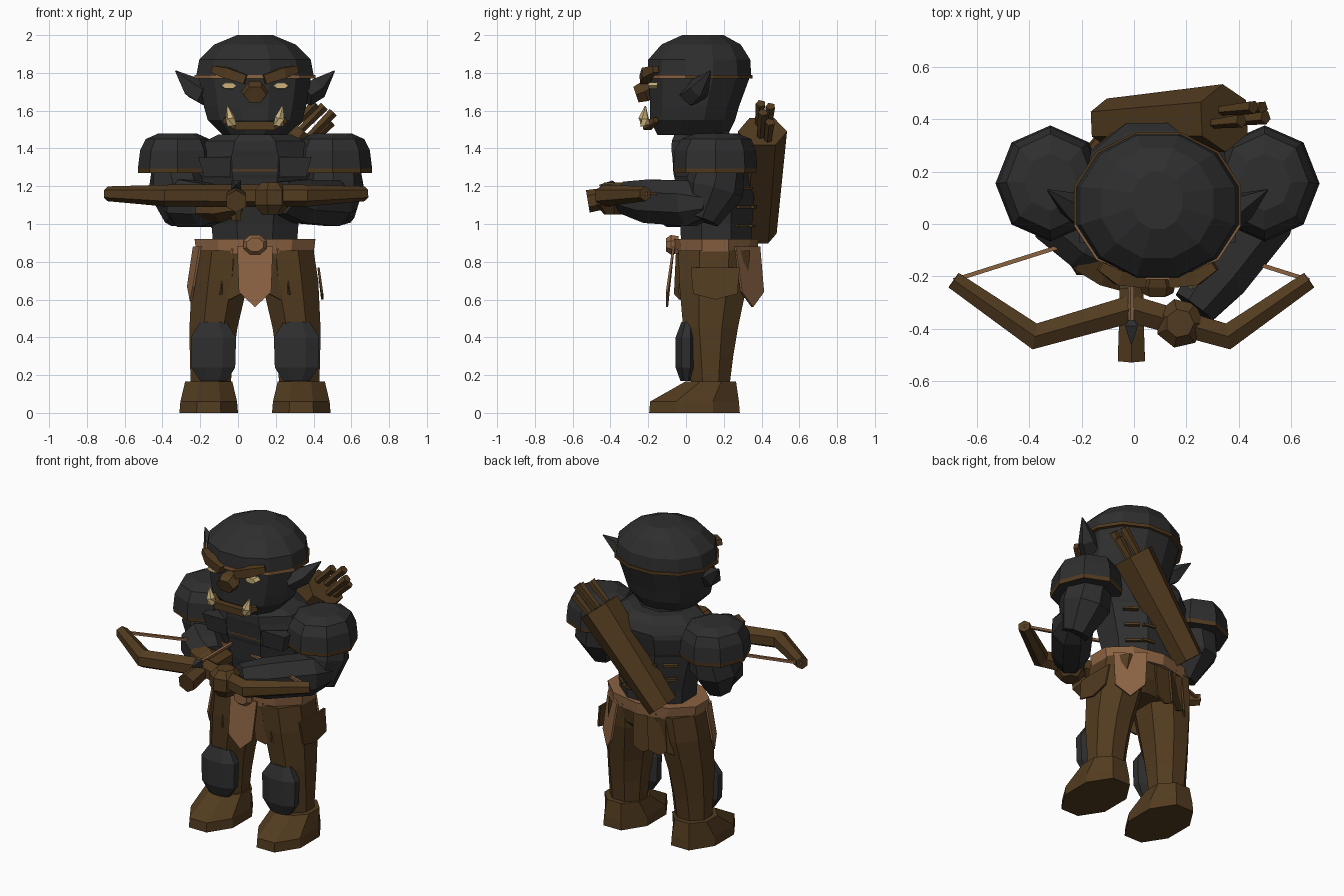
import bpy, bmesh
from math import cos, sin, pi, radians
from mathutils import Vector, Matrix

if "Cube" in bpy.data.objects:
    bpy.data.objects.remove(bpy.data.objects["Cube"])

CX = .09   # the body's plane of symmetry


def material(name, *rgb):
    m = bpy.data.materials.new(name)
    m.use_nodes = True
    m.diffuse_color = (*rgb, 1)
    m.node_tree.nodes["Principled BSDF"].inputs["Base Color"].default_value = (*rgb, 1)
    return m


dark = material("charcoal", .028, .028, .028)
brown = material("brown_leather", .085, .044, .014)
tan = material("tan_leather", .26, .125, .055)
bone = material("pale_bone", .6, .45, .2)


def finish(name, bm, *mats):
    bmesh.ops.recalc_face_normals(bm, faces=bm.faces)
    mesh = bpy.data.meshes.new(name)
    bm.to_mesh(mesh)
    bm.free()
    for m in mats:
        mesh.materials.append(m)
    ob = bpy.data.objects.new(name, mesh)
    bpy.context.collection.objects.link(ob)
    return ob


def skin(bm, rings, accent=()):
    """Bridge rings of points; bands listed in accent get the second material."""
    loops = [[bm.verts.new(p) for p in ring] for ring in rings]
    n = len(loops[0])
    for band, (a, b) in enumerate(zip(loops, loops[1:])):
        for i in range(n):
            j = (i + 1) % n
            bm.faces.new((a[i], a[j], b[j], b[i])).material_index = int(band in accent)
    bm.faces.new(loops[0])
    bm.faces.new(loops[-1])


def circle(n, pointed=False):
    """Polygon with its flats on the unit circle, or its corners if pointed."""
    grow, shift = (1, 0) if pointed else (1 / cos(pi / n), .5)
    return [(grow * cos(2 * pi * (i + shift) / n), grow * sin(2 * pi * (i + shift) / n))
            for i in range(n)]


def loft(name, x, rings, n, mats, accent=(), pointed=False):
    """Stack of ellipses: (height, centre y, half width, half depth)."""
    bm = bmesh.new()
    skin(bm, [[(x + rx * u, cy + ry * v, z) for u, v in circle(n, pointed)]
              for z, cy, rx, ry in rings], accent)
    return finish(name, bm, *mats)


def tube(name, path, radii, n, mat, pointed=False):
    """Polygon swept along a path; a radius may be (across, upright)."""
    pts = [Vector(p) for p in path]
    rings = []
    for i, p in enumerate(pts):
        d = pts[min(i + 1, len(pts) - 1)] - pts[max(i - 1, 0)]
        q = d.to_track_quat('Z', 'Y')
        r = radii[i] if isinstance(radii[i], tuple) else (radii[i], radii[i])
        rings.append([p + q @ Vector((u * r[0], v * r[1], 0)) for u, v in circle(n, pointed)])
    bm = bmesh.new()
    skin(bm, rings)
    return finish(name, bm, mat)


def box(name, centre, size, mat, turn=0):
    bm = bmesh.new()
    m = Matrix.Translation(centre) @ Matrix.Rotation(radians(turn), 4, 'Z') @ Matrix.Diagonal((*size, 1))
    bmesh.ops.create_cube(bm, size=1, matrix=m)
    return finish(name, bm, mat)


def flap(name, angle, width, top, bottom, mat, tip, out, flare):
    """Pointed strip of leather hanging from the belt and flaring outwards."""
    a = radians(angle)
    base = Vector((CX + (.3 + out) * cos(a), .155 + (.195 + out) * sin(a), 0))
    side, away = Vector((-sin(a), cos(a), 0)), Vector((cos(a), sin(a), 0))
    outline = [(-.5, top, 0), (.5, top, 0), (.45, bottom + tip, flare), (0, bottom, flare),
               (-.45, bottom + tip, flare)]
    bm = bmesh.new()
    skin(bm, [[base + side * u * width + away * (f + t) + Vector((0, 0, z))
               for u, z, f in outline] for t in (0, .012)])
    return finish(name, bm, mat)


# Head with a cap, a thin band (lighter at the front) and a jaw
head = loft("head", CX, [(1.47, .035, .17, .185), (1.55, .035, .25, .225), (1.62, .045, .27, .235),
                         (1.77, .07, .295, .265), (1.77, .07, .32, .282), (1.79, .07, .32, .282),
                         (1.79, .07, .31, .275), (1.87, .07, .295, .27), (1.95, .08, .215, .21),
                         (2, .09, .095, .11)], 12, (dark, brown, tan), accent=(3, 4, 5))
for face in head.data.polygons:
    if face.material_index == 1 and face.center.y < -.05:
        face.material_index = 2
loft("neck", CX, [(1.4, .1, .17, .15), (1.52, .08, .15, .14)], 8, (dark,))

# Face
tube("nose", [(CX, -.17, 1.73), (CX, -.22, 1.7), (CX, -.265, 1.685)],
     [(.045, .04), (.072, .062), (.06, .05)], 6, brown, pointed=True)
tube("lower_lip", [(CX - .16, -.16, 1.55), (CX - .1, -.205, 1.52), (CX + .1, -.205, 1.52),
                   (CX + .16, -.16, 1.55)], [.014, .022, .022, .014], 4, brown)
for s, side in ((-1, "right"), (1, "left")):
    def at(x, y, z):
        return (CX + s * x, y, z)
    tube(side + "_brow", [at(.22, -.16, 1.82), at(.15, -.205, 1.8), at(.05, -.22, 1.765)],
         [.018, .028, .025], 4, brown)
    tube(side + "_eye", [at(.14, -.15, 1.732), at(.137, -.198, 1.732)],
         [(.042, .02), (.04, .018)], 6, bone, pointed=True)
    tube(side + "_tusk", [at(.125, -.215, 1.525), at(.13, -.225, 1.56), at(.145, -.215, 1.625)],
         [.024, .022, .003], 5, bone)
    tube(side + "_ear", [at(.26, .03, 1.68), at(.33, .07, 1.72), at(.42, .13, 1.81)],
         [(.06, .05), (.045, .05), .003], 5, dark)

# Torso with chest fold and rib slits
loft("torso", CX, [(.86, .16, .22, .185), (1, .16, .23, .19), (1.12, .155, .255, .205),
                   (1.24, .15, .28, .21), (1.26, .15, .29, .215), (1.36, .155, .3, .228),
                   (1.39, .155, .28, .232), (1.44, .14, .26, .215), (1.475, .12, .19, .18)], 8, (dark,))
loft("chest_fold", CX, [(1.25, .0, .27, .055), (1.355, .0, .3, .07)], 4, (dark,))
box("chest_slit", (CX, -.064, 1.285), (.24, .008, .012), brown)
for z in (.99, 1.09, 1.19):
    grow = (z - .99) * .25
    for s in (-1, 1):
        box("back_slit", (CX + s * .09, .345 + grow * .3, z), (.08, .03, .014), brown, turn=-s * 10)
        box("rib_slit", (CX + s * (.162 + grow * .7), .293 + grow * .4, z), (.09, .03, .014),
            brown, turn=-s * 39)

# Shoulder caps with leather rims
for s, side in ((-1, "right"), (1, "left")):
    loft(side + "_shoulder_cap", CX + s * .41,
         [(1.27, .155, .208, .217), (1.295, .155, .21, .222), (1.39, .155, .198, .215),
          (1.45, .16, .168, .185), (1.48, .16, .1, .11)], 8, (dark, brown), accent=(0,), pointed=True)

# Arms: the left one reaches out to the bow limb, the right one to the grip
tube("left_upper_arm", [(.5, .17, 1.33), (.51, .15, 1.18), (.53, .09, 1.02)], [.13, .145, .08], 8, dark)
tube("left_forearm", [(.57, .13, 1.11), (.5, .03, 1.11), (.33, -.19, 1.12), (.23, -.32, 1.14)],
     [.07, .12, .115, .085], 8, dark)
loft("left_hand", .175, [(1.05, -.38, .055, .055), (1.1, -.38, .095, .095),
                         (1.18, -.38, .095, .095), (1.22, -.38, .055, .055)], 7, (brown,), pointed=True)
tube("right_upper_arm", [(-.32, .17, 1.33), (-.32, .15, 1.18), (-.3, .09, 1.02)], [.13, .145, .08], 8, dark)
tube("right_forearm", [(-.34, .13, 1.11), (-.28, .03, 1.11), (-.17, -.07, 1.1), (-.1, -.12, 1.1)],
     [.07, .125, .115, .085], 8, dark)
tube("right_hand", [(-.19, -.11, 1.1), (-.09, -.165, 1.1), (0, -.22, 1.1)], [.075, .08, .05], 6, brown)

# Crossbow with limbs, string and bolt
GX = -.01
tube("bow_stock", [(GX, -.1, 1.14), (GX, -.4, 1.14), (GX, -.52, 1.12)], [.042, .048, .052], 6, brown)
tube("bow_grip", [(GX, -.22, 1.13), (GX, -.2, 1.02)], [.03, .025], 6, brown)
for s, side in ((-1, "right"), (1, "left")):
    tip = (GX + s * .68, -.215, 1.16)
    tube(side + "_bow_limb", [(GX, -.325, 1.15), (GX + s * .37, -.43, 1.15), tip], [.052, .05, .034], 6, brown)
    tube(side + "_bow_string", [(GX, 0, 1.17), tip], [.008, .008], 4, tan)
tube("bolt_shaft", [(GX, -.05, 1.205), (GX, -.38, 1.205)], [.01, .01], 5, tan)
tube("bolt_head", [(GX, -.37, 1.205), (GX, -.39, 1.205), (GX, -.46, 1.205)], [.012, .025, .002], 4, dark)

# Quiver slung across the back, with arrow shafts
low, high = Vector((-.1, .385, .95)), Vector((.345, .405, 1.49))
tube("quiver", [low, high], [.095, .13], 6, brown, pointed=True)
for dx, dy, reach in ((-.04, -.02, .14), (.03, -.01, .17), (-.01, .03, .16), (.05, .03, .13)):
    start = high + Vector((dx, dy, -dx))
    lean = (high - low).normalized() + Vector((.12, .05, 0))
    tube("quiver_arrow", [start, start + lean * reach], [.016, .022], 5, brown)

# Belt, buckle and hanging leather strips
loft("belt", CX, [(.845, .155, .31, .212), (.92, .155, .32, .217)], 10, (tan,))
tube("belt_buckle", [(CX, -.04, .89), (CX, -.08, .89), (CX, -.105, .89)],
     [(.055, .045), (.062, .052), (.045, .035)], 8, tan)
for name, angle, width, bottom in (("front_strip", 270, .19, .56), ("back_left_strip", 50, .2, .56),
                                   ("right_strip", 200, .1, .59)):
    flap(name, angle, width, .88, bottom, tan, tip=.08, out=.02, flare=.035)
for angle in (15, 95, 115, 138, 165, 225, 245, 295, 315, 340):
    flap("brown_strip", angle, .14, .86, .6, brown, tip=.03, out=-.01, flare=.015)
flap("hip_pouch", 0, .26, .77, .6, brown, tip=.03, out=.03, flare=.02)

# Hips, legs, knee pads and boots
loft("hips", CX, [(.68, .15, .14, .13), (.75, .15, .27, .18), (.87, .155, .295, .2)], 8, (brown,))
for s, side in ((-1, "right"), (1, "left")):
    bm = bmesh.new()
    leg = [(.14, .235, .13, .105, .1), (.3, .23, .13, .115, .12), (.45, .22, .13, .127, .145),
           (.7, .185, .145, .15, .182), (.86, .17, .15, .14, .19)]
    skin(bm, [[(CX + s * off + rx * u, cy + ry * v, z) for u, v in circle(8)]
              for z, off, cy, rx, ry in leg])
    finish(side + "_leg", bm, brown)
    loft(side + "_knee_pad", CX + s * .22, [(.17, 0, .07, .03), (.24, 0, .115, .055),
                                            (.4, 0, .12, .055), (.48, .01, .07, .035)], 8, (dark,))
    loft(side + "_boot", CX + s * .245, [(0, .045, .155, .24), (.06, .045, .15, .235),
                                         (.165, .13, .125, .135)], 8, (brown,))
